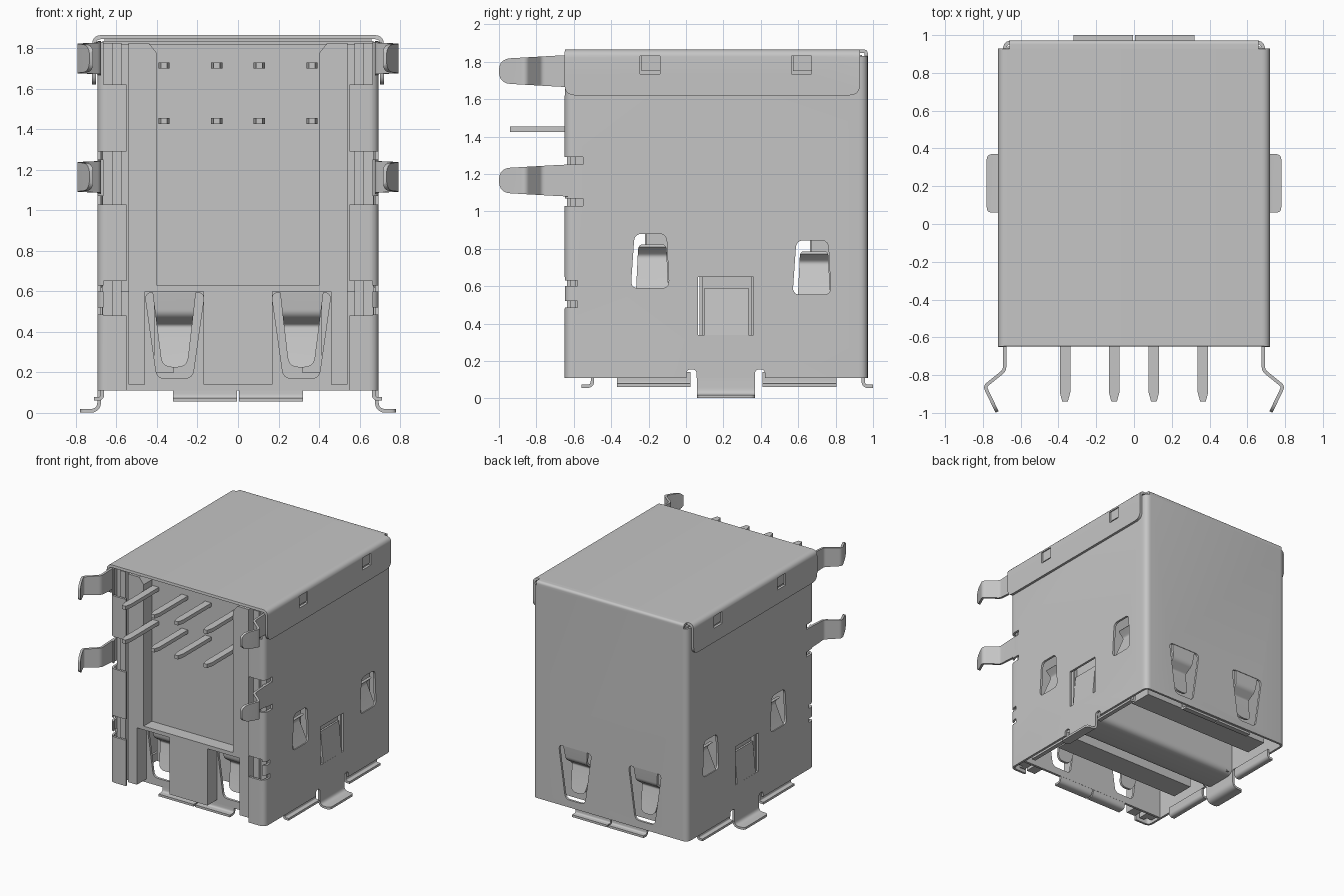
import bpy, bmesh, math
from mathutils import Vector

if "Cube" in bpy.data.objects:
    bpy.data.objects.remove(bpy.data.objects["Cube"], do_unlink=True)

grey = bpy.data.materials.new("plain_grey")
grey.use_nodes = True
grey.diffuse_color = (0.56, 0.56, 0.56, 1)
grey.node_tree.nodes["Principled BSDF"].inputs["Base Color"].default_value = (0.56, 0.56, 0.56, 1)


def place(axis, p, d):
    """Put a 2D point on the plane square to the axis, at depth d."""
    return {"x": (d, p[0], p[1]), "y": (p[0], d, p[1]), "z": (p[0], p[1], d)}[axis]


def prism(name, pts, axis, a, b):
    bm = bmesh.new()
    ends = [[bm.verts.new(place(axis, p, d)) for p in pts] for d in (a, b)]
    n = len(pts)
    bm.faces.new(ends[0])
    bm.faces.new(ends[1][::-1])
    for i in range(n):
        j = (i + 1) % n
        bm.faces.new((ends[0][i], ends[1][i], ends[1][j], ends[0][j]))
    bmesh.ops.recalc_face_normals(bm, faces=bm.faces)
    mesh = bpy.data.meshes.new(name)
    bm.to_mesh(mesh)
    bm.free()
    mesh.materials.append(grey)
    obj = bpy.data.objects.new(name, mesh)
    bpy.context.collection.objects.link(obj)
    return obj


def rect(u0, u1, v0, v1):
    return [(u0, v0), (u1, v0), (u1, v1), (u0, v1)]


def box(name, x0, x1, y0, y1, z0, z1):
    return prism(name, rect(x0, x1, y0, y1), "z", z0, z1)


def fillet(pts, r, closed=True, steps=5):
    """Round the corners of a polygon or an open path."""
    pts = [Vector(p) for p in pts]
    out = []
    for i, p in enumerate(pts):
        if not closed and i in (0, len(pts) - 1):
            out.append(p)
            continue
        u, v = pts[i - 1] - p, pts[(i + 1) % len(pts)] - p
        k = min(r, u.length * 0.48, v.length * 0.48)
        s, e = p + u.normalized() * k, p + v.normalized() * k
        for j in range(steps + 1):
            t = j / steps
            out.append(s * (1 - t) ** 2 + p * 2 * t * (1 - t) + e * t * t)
    return out


def strip(name, path, axis, a, b, r=0.0, t=0.018):
    """Bent sheet metal: a thickened path, extruded along the axis."""
    path = fillet(path, r, False) if r else [Vector(p) for p in path]
    left, right = [], []
    for i, p in enumerate(path):
        d0 = (p - path[i - 1]).normalized() if i else None
        d1 = (path[i + 1] - p).normalized() if i < len(path) - 1 else d0
        d0 = d0 or d1
        d = (d0 + d1).normalized()
        off = Vector((-d.y, d.x)) * (t / 2 / max(d.dot(d1), 0.4))
        left.append(p + off)
        right.append(p - off)
    return prism(name, left + right[::-1], axis, a, b)


def apply(obj, kind, **settings):
    mod = obj.modifiers.new(kind, kind)
    for key, value in settings.items():
        setattr(mod, key, value)
    bpy.context.view_layer.objects.active = obj
    bpy.ops.object.modifier_apply(modifier=mod.name)


def cut(obj, pts, axis, a=-2, b=2, op="DIFFERENCE"):
    cutter = prism("cutter", pts, axis, a, b)
    cutter.hide_render = True
    apply(obj, "BOOLEAN", operation=op, object=cutter, solver="EXACT")
    bpy.data.objects.remove(cutter, do_unlink=True)
    return obj


def mirror(obj):
    apply(obj, "MIRROR", use_axis=(True, False, False))
    return obj


def shift(pts, du, dv):
    return [(u + du, v + dv) for u, v in pts]


# Shared window and spring outlines
side_window = fillet([(-0.295, 0.59), (-0.09, 0.59), (-0.105, 0.88), (-0.275, 0.88)], 0.04)
side_tongue = fillet([(-0.268, 0.56), (-0.092, 0.56), (-0.105, 0.825), (-0.255, 0.825)], 0.03)
port_window = fillet([(0.165, 0.595), (0.46, 0.595), (0.40, 0.17), (0.225, 0.17)], 0.04)
port_tongue = fillet([(0.20, 0.66), (0.43, 0.66), (0.375, 0.225), (0.25, 0.225)], 0.05)
side_offsets = [(0, 0), (0.865, -0.035)]

# Outer shell: sides, back and folded front tabs
shell = strip("shell", [(-0.55, -0.64), (-0.685, -0.64), (-0.685, 0.963), (0.685, 0.963),
                        (0.685, -0.64), (0.55, -0.64)], "z", 0.11, 1.83, r=0.04)
for z0, z1 in ((0.48, 0.65), (1.03, 1.29), (1.62, 1.9)):
    cut(shell, rect(-0.665, 0.665, z0, z1), "y", -0.8, -0.6)
for z0, z1, y in ((1.03, 1.07, -0.55), (1.25, 1.29, -0.55), (0.485, 0.52, -0.58), (0.60, 0.63, -0.58)):
    cut(shell, rect(-0.8, y, z0, z1), "x")
for du, dv in side_offsets:
    cut(shell, shift(side_window, du, dv), "x")
cut(shell, rect(0.065, 0.36, 0.34, 0.65), "x")
for y in (0.03, 0.395):
    cut(shell, fillet(rect(y - 0.027, y + 0.027, 0.05, 0.155), 0.025), "x")
for s in (1, -1):
    cut(shell, [(s * x, z) for x, z in port_window], "y", 0.9, 1.1)

# Inner front plate with port windows
plate = box("front_plate", -0.67, 0.67, -0.51, -0.49, 0.11, 1.16)
for s in (1, -1):
    cut(plate, [(s * x, z) for x, z in port_window], "y", -0.6, -0.4)

# Top cap with side skirts; its rear bend runs flush into the back wall
cap = strip("top_cap", [(-0.71, 1.62), (-0.71, 1.855), (0.71, 1.855), (0.71, 1.62)],
            "y", -0.65, 0.935, r=0.035, t=0.02)
cut(cap, fillet([(-0.65, 1.9), (-0.65, 1.62), (0.93, 1.62), (0.93, 1.9)], 0.06), "x", op="INTERSECT")
for y in (-0.245, 0.565):
    cut(cap, rect(y, y + 0.105, 1.735, 1.83), "x")
    mirror(box("cap_latch", 0.69, 0.71, y + 0.008, y + 0.105, 1.75, 1.83))
strip("cap_rear_edge", [(0.9, 1.856), (0.963, 1.856), (0.963, 1.83)], "x", -0.66, 0.66, r=0.04)

# Side contact springs and divider flaps
for du, dv in side_offsets:
    spring = strip("side_spring", shift([(0.685, 0.57), (0.605, 0.765), (0.66, 0.815)], 0, dv),
                   "y", du - 0.4, du, r=0.025)
    cut(spring, shift(side_tongue, du, dv), "x", op="INTERSECT")
    mirror(spring)
mirror(strip("side_flap", [(0.685, 0.335), (0.66, 0.59)], "y", 0.10, 0.335))

# Port springs on the front plate and on the back wall
for name, base, s in (("front_spring", -0.5, 1), ("rear_spring", 0.963, -1)):
    path = [(base + s * d, z) for d, z in ((0, 0.63), (0.015, 0.49), (0.09, 0.435), (0.03, 0.21))]
    spring = strip(name, path, "x", 0.1, 0.55, r=0.02)
    cut(spring, port_tongue, "y", op="INTERSECT")
    mirror(spring)

# Board retention legs with rounded tips
for z in (1.75, 1.165):
    leg = strip("mounting_leg", [(0.685, -0.58), (0.685, -0.775), (0.79, -0.86), (0.725, -0.995)],
                "z", z - 0.2, z + 0.2, r=0.02)
    outline = [(-0.5, z - 0.088), (-0.65, z - 0.085), (-1.0, z - 0.065),
               (-1.0, z + 0.065), (-0.65, z + 0.085), (-0.5, z + 0.088)]
    cut(leg, fillet(outline, 0.062), "x", op="INTERSECT")
    mirror(leg)

# Insulator: rear block, backing wall, raised front frame and edge ribs
box("insulator_block", -0.67, 0.67, -0.5, 0.94, 1.15, 1.835)
box("insulator_backing", -0.67, 0.67, -0.53, -0.505, 0.60, 1.82)
half = [(0.17, 0.14), (0.17, 0.6), (0.46, 0.6), (0.46, 0.14), (0.54, 0.14), (0.54, 1.825),
        (0.44, 1.825), (0.40, 1.775), (0.40, 0.63)]
prism("insulator_frame", half + [(-x, z) for x, z in half[::-1]], "y", -0.635, -0.505)
mirror(box("edge_rib_inner", 0.575, 0.62, -0.62, -0.505, 0.13, 1.825))
mirror(box("edge_rib_outer", 0.62, 0.67, -0.59, -0.505, 0.13, 1.825))

# Divider between the two ports, with folded ends behind the side flaps
strip("port_divider", [(0.08, 1.16), (0.08, 0.125), (0.36, 0.125), (0.36, 1.16)],
      "x", -0.672, 0.672, r=0.05)
mirror(box("divider_end", 0.625, 0.643, 0.075, 0.365, 0.13, 1.16))

# Port tongues, their contacts, and the solder pins
pin_x = (-0.365, -0.105, 0.105, 0.365)
for y, z in ((-0.115, 1.715), (0.765, 1.44)):
    box("port_tongue", -0.58, 0.58, y - 0.095, y + 0.095, 0.14, 1.16)
    for x in pin_x:
        box("tongue_contact", x - 0.05, x + 0.05, y - 0.103, y - 0.09, 0.2, 1.16)
        prism("solder_pin", [(x - 0.028, -0.5), (x - 0.028, -0.89), (x - 0.015, -0.94),
                             (x + 0.015, -0.94), (x + 0.028, -0.89), (x + 0.028, -0.5)],
              "z", z - 0.015, z + 0.015)

# Flared lips round the bottom opening and the long ground tabs
mirror(strip("front_lip", [(-0.5, 0.13), (-0.5, 0.065), (-0.56, 0.065)], "x", 0.005, 0.32, r=0.03))
mirror(strip("rear_lip", [(0.948, 0.14), (0.948, 0.065), (1.0, 0.065)], "x", 0.005, 0.32, r=0.03))
for y0, y1 in ((-0.37, 0.025), (0.41, 0.805)):
    mirror(strip("side_lip", [(0.67, 0.14), (0.67, 0.07), (0.712, 0.07)], "y", y0, y1, r=0.02))
tab = strip("ground_tab", [(0.685, 0.16), (0.685, 0.01), (0.78, 0.01)], "y", 0.06, 0.37, r=0.05)
mirror(cut(tab, fillet(rect(0.5, 0.78, 0.06, 0.37), 0.03), "z", op="INTERSECT"))

# Smooth the bends, keep the sheet edges crisp
for obj in bpy.context.scene.objects:
    obj.select_set(obj.type == "MESH")
bpy.ops.object.shade_smooth_by_angle(angle=math.radians(30))
